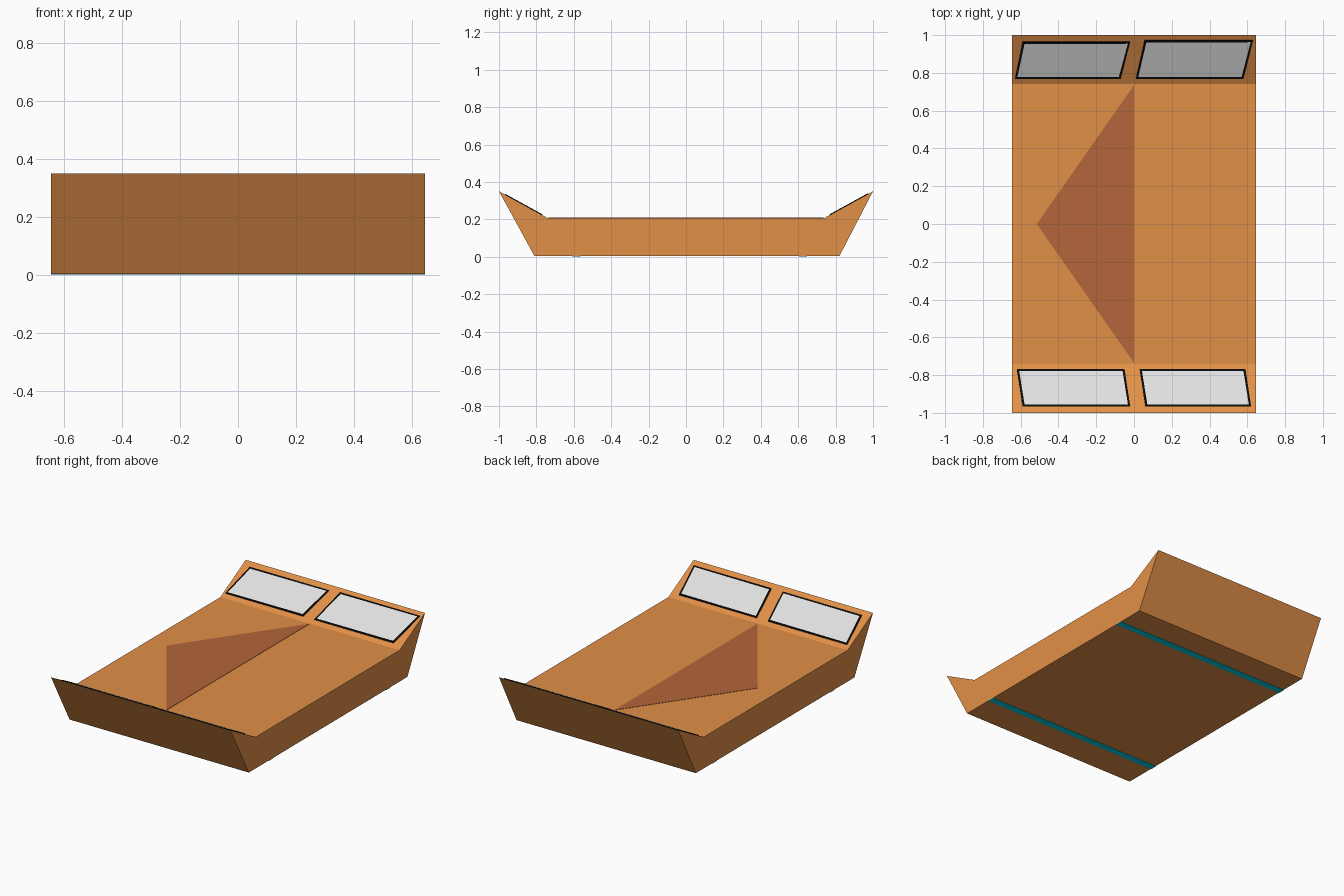
import bpy, bmesh
from mathutils import Vector

if "Cube" in bpy.data.objects:
    bpy.data.objects.remove(bpy.data.objects["Cube"])


def material(name, rgb):
    m = bpy.data.materials.new(name)
    m.diffuse_color = (*rgb, 1)
    m.use_nodes = True
    m.node_tree.nodes["Principled BSDF"].inputs["Base Color"].default_value = m.diffuse_color
    return m


ORANGE = material("warm orange", (0.76, 0.28, 0.063))
RUST = material("rust brown", (0.46, 0.133, 0.044))
BLACK = material("black trim", (0.003, 0.003, 0.003))
PANE = material("pale grey", (0.75, 0.75, 0.75))
TEAL = material("teal", (0.0, 0.63, 0.8))

HALF_W, DECK_Z, DECK_Y, TOP_Z = 0.645, 0.207, 0.74, 0.35


def prism(name, points, offset, mats, inset=0):
    """Extrude a flat outline by offset; optionally inset the far cap."""
    bm = bmesh.new()
    face = bm.faces.new([bm.verts.new(p) for p in points])
    offset = Vector(offset)
    ext = bmesh.ops.extrude_face_region(bm, geom=[face], use_keep_orig=True)["geom"]
    bmesh.ops.translate(bm, vec=offset, verts=[g for g in ext if isinstance(g, bmesh.types.BMVert)])
    bmesh.ops.recalc_face_normals(bm, faces=bm.faces)
    if inset:
        bm.normal_update()
        cap = max(bm.faces, key=lambda f: f.normal.dot(offset) + f.calc_center_median().dot(offset))
        bmesh.ops.inset_individual(bm, faces=[cap], thickness=inset)
        cap.material_index = 1
    mesh = bpy.data.meshes.new(name)
    bm.to_mesh(mesh)
    bm.free()
    for m in mats:
        mesh.materials.append(m)
    ob = bpy.data.objects.new(name, mesh)
    bpy.context.collection.objects.link(ob)
    return ob


# Hull: side profile with raised raked ends, swept across the width
profile = [(-0.81, 0.003), (0.82, 0.003), (1, TOP_Z), (DECK_Y, DECK_Z),
           (-DECK_Y, DECK_Z), (-1, TOP_Z)]
prism("hull", [(-HALF_W, y, z) for y, z in profile], (2 * HALF_W, 0, 0), [ORANGE])

# Triangular marking on the deck
prism("deck_triangle", [(0, -0.735, DECK_Z), (0, 0.735, DECK_Z), (-0.515, 0, DECK_Z)],
      (0, 0, 0.002), [RUST])

# Framed windows lying on the sloped ends: name, end, inner x pair, outer x pair, outer y
windows = [
    ("front_left_window", -1, (-0.62, -0.05), (-0.59, -0.02), 0.967),
    ("front_right_window", -1, (0.03, 0.59), (0.06, 0.62), 0.967),
    ("back_left_window", 1, (-0.63, -0.07), (-0.59, -0.02), 0.965),
    ("back_right_window", 1, (0.01, 0.58), (0.055, 0.63), 0.973),
]
rise = (TOP_Z - DECK_Z) / (1 - DECK_Y)
for name, end, near, far, far_y in windows:
    outline = [(near[0], 0.77), (near[1], 0.77), (far[1], far_y), (far[0], far_y)]
    points = [(x, end * y, DECK_Z + rise * (y - DECK_Y)) for x, y in outline]
    normal = Vector((0, -end * rise, 1)).normalized()
    prism(name, points, normal * 0.004, [BLACK, PANE], inset=0.016)

# Stripes across the underside
for name, y in (("back_under_stripe", 0.625), ("front_under_stripe", -0.585)):
    prism(name, [(-HALF_W, y - 0.022, 0), (HALF_W, y - 0.022, 0),
                 (HALF_W, y + 0.022, 0), (-HALF_W, y + 0.022, 0)], (0, 0, 0.003), [TEAL])
